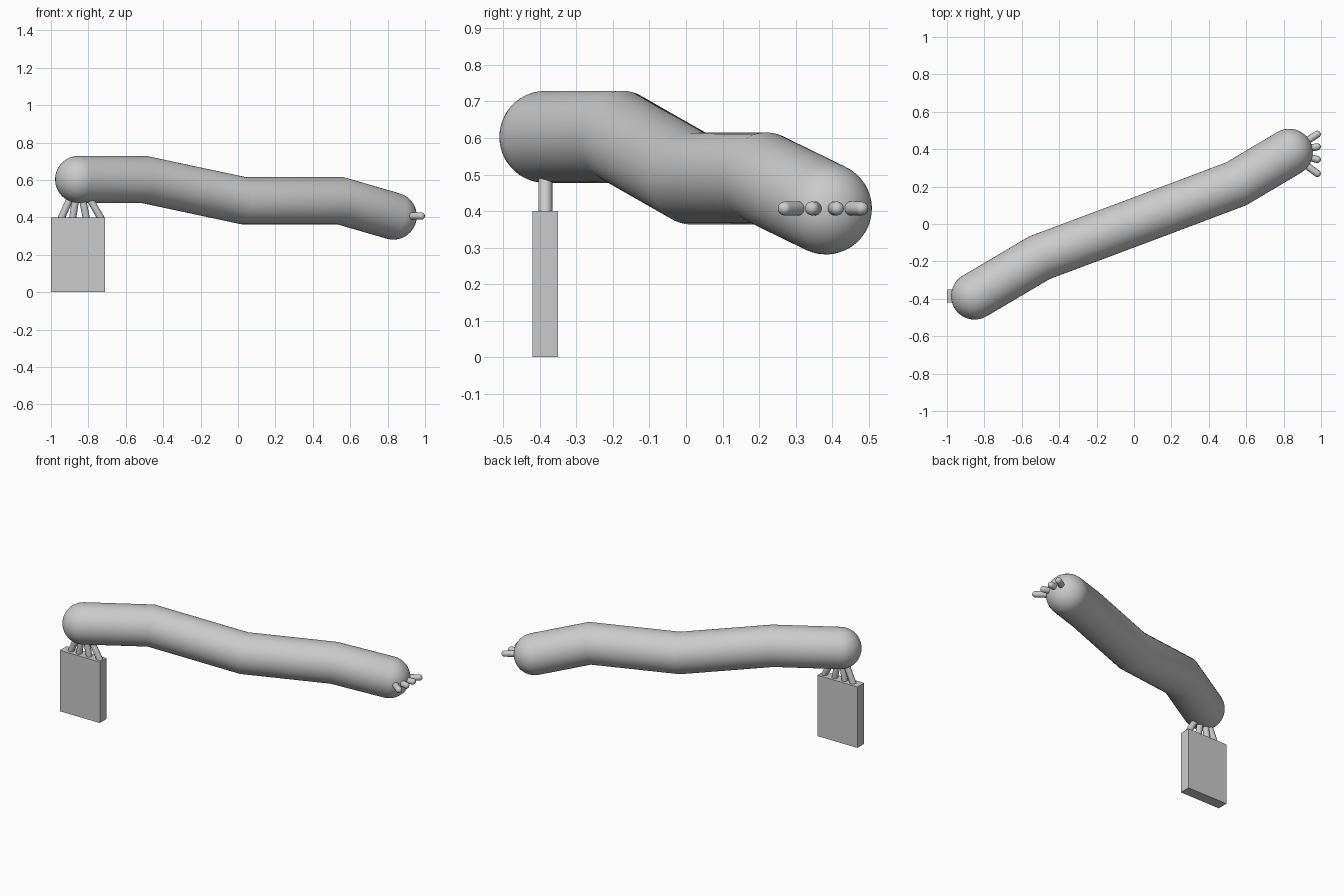
import bpy, bmesh, math
from mathutils import Vector

if "Cube" in bpy.data.objects:
    bpy.data.objects.remove(bpy.data.objects["Cube"])

grey = bpy.data.materials.new("light grey")
grey.diffuse_color = (0.6, 0.6, 0.6, 1)
grey.use_nodes = True
grey.node_tree.nodes["Principled BSDF"].inputs["Base Color"].default_value = grey.diffuse_color


def finish(name, bm):
    bmesh.ops.recalc_face_normals(bm, faces=bm.faces)
    mesh = bpy.data.meshes.new(name)
    bm.to_mesh(mesh)
    bm.free()
    mesh.materials.append(grey)
    obj = bpy.data.objects.new(name, mesh)
    bpy.context.collection.objects.link(obj)
    return obj


def tube(name, points, radius, sides=48, cap_steps=10):
    """Mitred round tube along points, closed by hemispheres."""
    pts = [Vector(p) for p in points]
    dirs = [(b - a).normalized() for a, b in zip(pts, pts[1:])]
    # one frame for the whole path keeps the rings aligned
    mean = (pts[-1] - pts[0]).normalized()
    side = mean.cross(Vector((0, 0, 1)))
    if side.length < 0.01:
        side = Vector((1, 0, 0))

    # each ring: centre, plane normal, sweep direction, radius
    rings = []
    for i in range(1, cap_steps + 1):
        a = math.pi / 2 * i / cap_steps
        rings.append((pts[0] - dirs[0] * radius * math.cos(a), dirs[0], dirs[0], radius * math.sin(a)))
    for i in range(1, len(pts) - 1):
        rings.append((pts[i], (dirs[i - 1] + dirs[i]).normalized(), dirs[i - 1], radius))
    for i in range(cap_steps, 0, -1):
        a = math.pi / 2 * i / cap_steps
        rings.append((pts[-1] + dirs[-1] * radius * math.cos(a), dirs[-1], dirs[-1], radius * math.sin(a)))

    bm = bmesh.new()
    loops = []
    for centre, normal, d, r in rings:
        u = (side - d * side.dot(d)).normalized()
        v = d.cross(u)
        loop = []
        for k in range(sides):
            t = 2 * math.pi * k / sides
            off = (u * math.cos(t) + v * math.sin(t)) * r
            off -= d * (off.dot(normal) / d.dot(normal))  # slide onto mitre plane
            loop.append(bm.verts.new(centre + off))
        loops.append(loop)
    for a, b in zip(loops, loops[1:]):
        for k in range(sides):
            n = (k + 1) % sides
            bm.faces.new((a[k], a[n], b[n], b[k]))
    # poles
    for loop, tip in ((loops[0], pts[0] - dirs[0] * radius), (loops[-1], pts[-1] + dirs[-1] * radius)):
        pole = bm.verts.new(tip)
        for k in range(sides):
            bm.faces.new((loop[k], loop[(k + 1) % sides], pole))
    for f in bm.faces:
        f.smooth = True
    return finish(name, bm)


# Long bent body
left_end = Vector((-0.852, -0.385, 0.603))
right_end = Vector((0.83, 0.383, 0.407))
tube("body", [left_end, (-0.505, -0.18, 0.603), (0.03, 0.02, 0.489),
              (0.547, 0.215, 0.489), right_end], 0.126)

# Fingers fanned out flat at the right end
for i, y in enumerate((0.27, 0.345, 0.413, 0.48)):
    tip = Vector((0.98, y, 0.407))
    tube(f"open_finger_{i + 1}", [right_end.lerp(tip, 0.5), tip], 0.019, 24, 6)

# Fingers reaching down from the left end to the block
for i, x in enumerate((-0.945, -0.884, -0.811, -0.733)):
    tip = Vector((x, -0.385, 0.395))
    tube(f"holding_finger_{i + 1}", [left_end.lerp(tip, 0.4), tip], 0.019, 24, 6)

# Flat upright block
bm = bmesh.new()
bmesh.ops.create_cube(bm, size=1)
bmesh.ops.scale(bm, vec=(0.29, 0.07, 0.4), verts=bm.verts)
bmesh.ops.translate(bm, vec=(-0.855, -0.385, 0.2), verts=bm.verts)
finish("block", bm)
